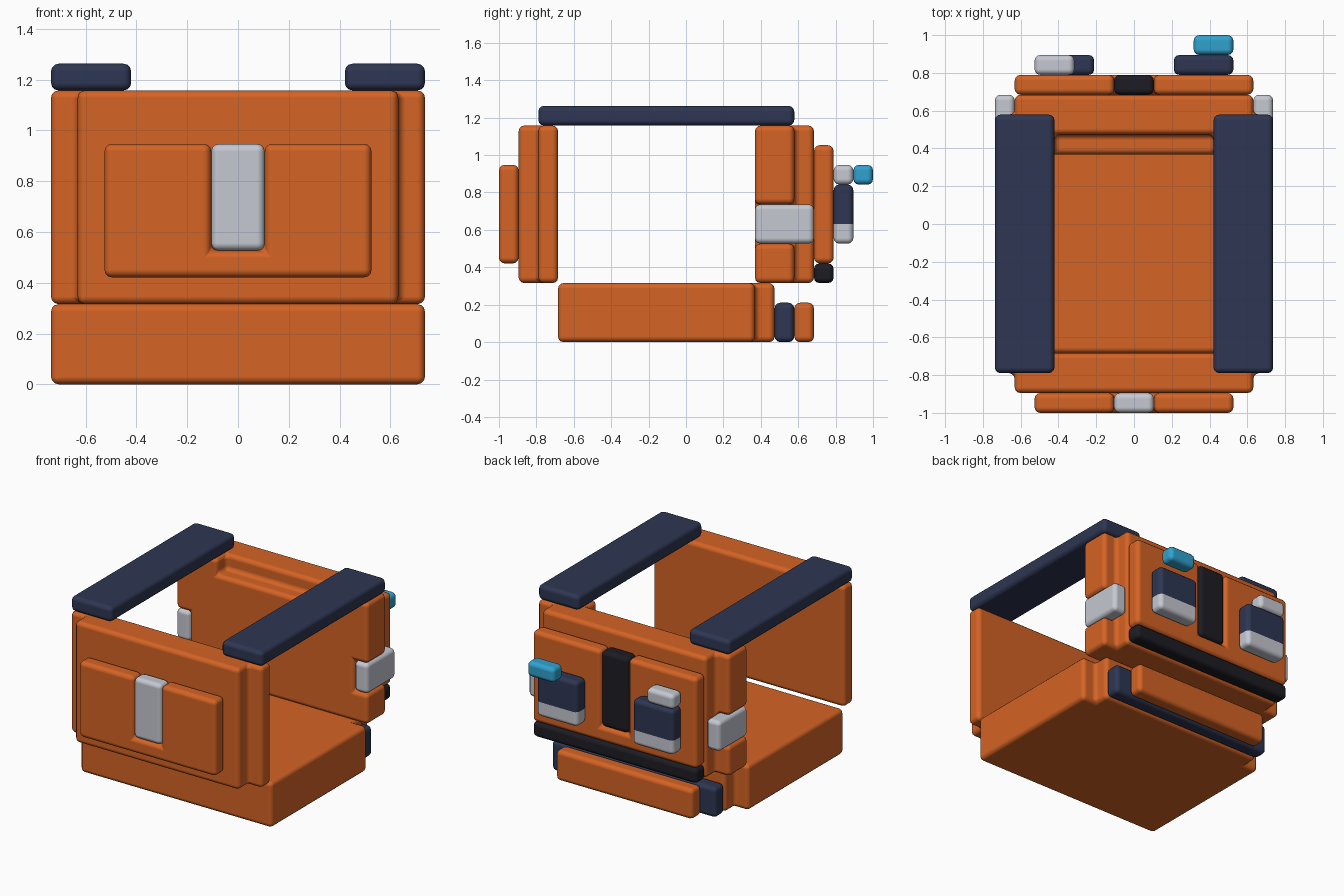
import bpy, bmesh, math
from mathutils import Vector

if "Cube" in bpy.data.objects:
    bpy.data.objects.remove(bpy.data.objects["Cube"])

U = 2 / 19  # module size: everything sits on a 14 x 19 x 12 block grid


def material(name, rgb):
    m = bpy.data.materials.new(name)
    m.diffuse_color = (*rgb, 1)
    m.use_nodes = True
    m.node_tree.nodes["Principled BSDF"].inputs["Base Color"].default_value = m.diffuse_color
    return m


ORANGE = material("orange", (0.66, 0.125, 0.018))
NAVY = material("navy", (0.027, 0.037, 0.085))
WHITE = material("light_grey", (0.56, 0.58, 0.64))
BLACK = material("near_black", (0.0115, 0.0115, 0.017))
BLUE = material("sky_blue", (0.03, 0.36, 0.62))


def cells(box):
    x0, x1, y0, y1, z0, z1 = box
    return [(x, y, z) for x in range(x0, x1) for y in range(y0, y1) for z in range(z0, z1)]


def part(name, boxes, cut=()):
    """Fuse grid boxes (x0,x1,y0,y1,z0,z1 + material) into one rounded shell."""
    mats = list(dict.fromkeys(m for _, m in boxes))
    solid = {c: mats.index(m) for b, m in boxes for c in cells(b)}
    for b in cut:
        for c in cells(b):
            solid.pop(c, None)
    bm = bmesh.new()
    for c, mi in solid.items():
        for axis in range(3):
            for s in (-1, 1):
                n = list(c)
                n[axis] += s
                if tuple(n) in solid:
                    continue
                a, b = (axis + 1) % 3, (axis + 2) % 3
                corners = []
                for da, db in ((0, 0), (1, 0), (1, 1), (0, 1))[::s]:
                    p = list(c)
                    p[axis] += (s + 1) // 2
                    p[a] += da
                    p[b] += db
                    corners.append(bm.verts.new(Vector((p[0], p[1] - 9.5, p[2])) * U))
                bm.faces.new(corners).material_index = mi
    bmesh.ops.remove_doubles(bm, verts=bm.verts, dist=1e-4)
    bmesh.ops.dissolve_limit(bm, angle_limit=0.02, verts=bm.verts, edges=bm.edges,
                             delimit={'MATERIAL'})
    for f in bm.faces:
        f.smooth = True
    me = bpy.data.meshes.new(name)
    bm.to_mesh(me)
    bm.free()
    for m in mats:
        me.materials.append(m)
    ob = bpy.data.objects.new(name, me)
    bpy.context.collection.objects.link(ob)
    bev = ob.modifiers.new("round", 'BEVEL')
    bev.width = 0.03
    bev.segments = 3
    bev.limit_method = 'ANGLE'
    bev.angle_limit = math.radians(40)
    bev.harden_normals = True
    return ob


# Floor base with a narrower tail step, and the rear bumper
part("base", [((-7, 7, 3, 13, 0, 3), ORANGE), ((-6, 6, 13, 14, 0, 3), ORANGE)])
part("bumper_backing", [((-6, 6, 14, 15, 0, 2), NAVY)])
part("bumper", [((-5, 5, 15, 16, 0, 2), ORANGE)])

# Front wall with its raised plate and handle
part("front_wall", [((-7, 7, 2, 3, 3, 11), ORANGE), ((-6, 6, 1, 2, 3, 11), ORANGE)])
part("front_plate", [((-5, 5, 0, 1, 4, 9), ORANGE)], cut=[(-1, 1, 0, 1, 5, 9)])
part("front_handle", [((-1, 1, 0, 1, 5, 9), WHITE)])

# Rear wall, notched inside at the top and on both sides for the side blocks
part("rear_wall", [((-7, 7, 13, 15, 3, 11), ORANGE), ((-6, 6, 15, 16, 3, 11), ORANGE)],
     cut=[(-4, 4, 13, 14, 10, 11), (-7, -6, 13, 15, 5, 7), (6, 7, 13, 15, 5, 7)])

# Rear plate, its dark centre and the lower trim strip
part("rear_plate", [((-6, 6, 16, 17, 4, 10), ORANGE)], cut=[(-1, 1, 16, 17, 5, 10)])
part("rear_centre", [((-1, 1, 16, 17, 5, 10), BLACK)])
part("rear_trim", [((-6, 6, 16, 17, 3, 4), BLACK)])

# Paired parts: top rails, side blocks, two-tone rear pouches
for side, r, b, p in (("left", -7, -7, -5), ("right", 4, 6, 2)):
    part("top_rail_" + side, [((r, r + 3, 2, 15, 11, 12), NAVY)])
    part("side_block_" + side, [((b, b + 1, 13, 16, 5, 7), WHITE)])
    part("pouch_" + side, [((p, p + 3, 17, 18, 5, 6), WHITE), ((p, p + 3, 17, 18, 6, 8), NAVY)])

# Small blocks above the pouches
part("pouch_cap", [((-5, -3, 17, 18, 8, 9), WHITE)])
part("blue_block", [((3, 5, 18, 19, 8, 9), BLUE)])
